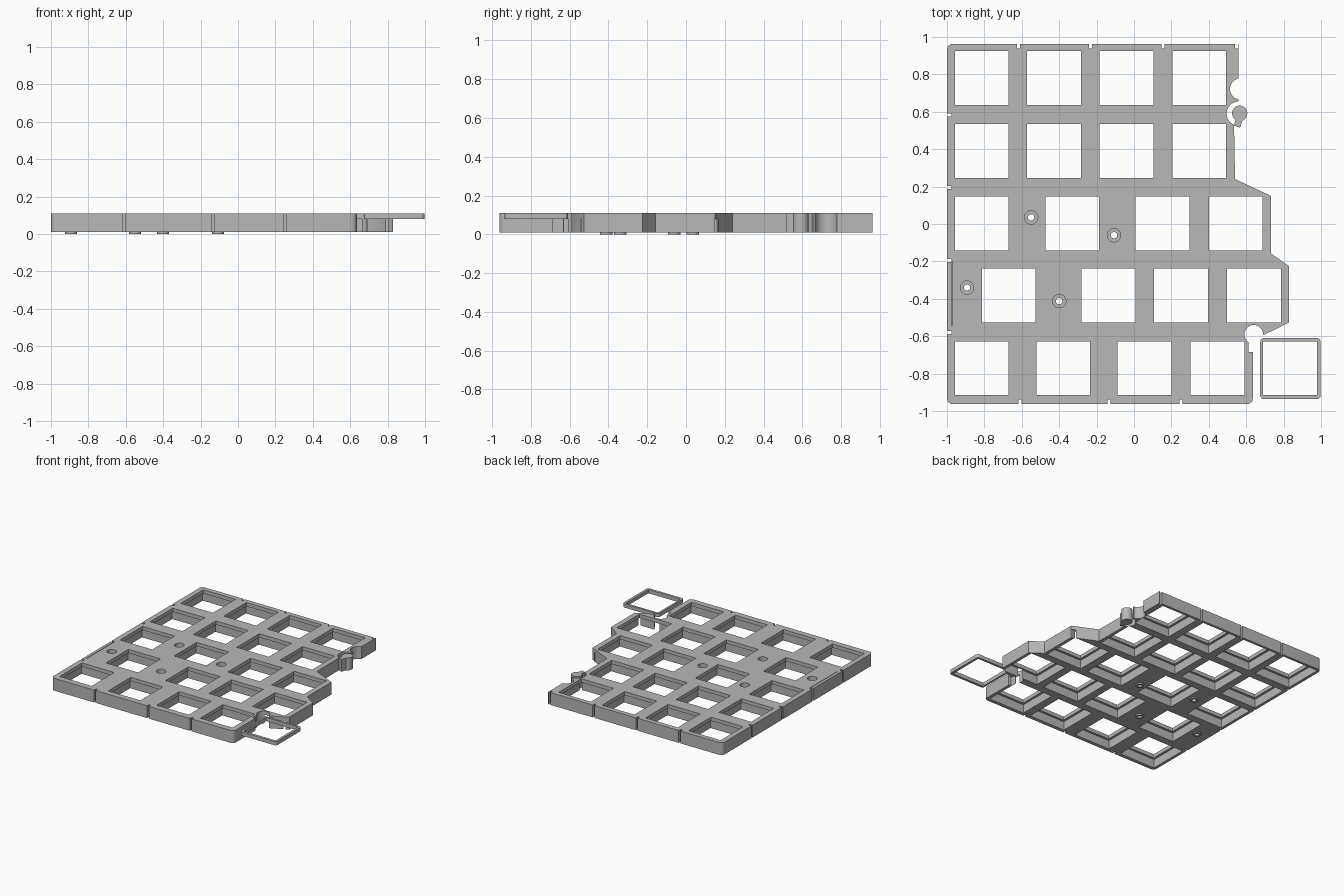
import bpy, bmesh, math
from mathutils import Matrix

cube = bpy.data.objects.get("Cube")
if cube:
    bpy.data.objects.remove(cube)

grey = bpy.data.materials.new("plain grey")
grey.use_nodes = True
grey.diffuse_color = (0.48, 0.48, 0.48, 1)
grey.node_tree.nodes["Principled BSDF"].inputs["Base Color"].default_value = (0.48, 0.48, 0.48, 1)

TOP, BOTTOM, LEDGE = 0.11, 0.01, 0.08
HOLE, POCKET = 0.288, 0.325


def add_prism(bm, points, z0, z1, rounded=(), radius=0.03):
    """Extrude a flat profile from z0 to z1, rounding the listed corners."""
    part = bmesh.new()
    verts = [part.verts.new((x, y, z0)) for x, y in points]
    part.faces.new(verts)
    if rounded:
        bmesh.ops.bevel(part, geom=[verts[i] for i in rounded], offset=radius,
                        segments=4, profile=0.5, affect='VERTICES')
    ext = bmesh.ops.extrude_face_region(part, geom=part.faces[:])
    for v in ext["geom"]:
        if isinstance(v, bmesh.types.BMVert):
            v.co.z = z1
    bmesh.ops.recalc_face_normals(part, faces=part.faces[:])
    tmp = bpy.data.meshes.new("tmp")
    part.to_mesh(tmp)
    part.free()
    bm.from_mesh(tmp)
    bpy.data.meshes.remove(tmp)


def rect(x, y, w, h):
    return [(x - w / 2, y - h / 2), (x + w / 2, y - h / 2),
            (x + w / 2, y + h / 2), (x - w / 2, y + h / 2)]


def circle(x, y, r, n=32):
    return [(x + r * math.cos(math.tau * i / n), y + r * math.sin(math.tau * i / n)) for i in range(n)]


def finish(name, bm):
    mesh = bpy.data.meshes.new(name)
    bm.to_mesh(mesh)
    bm.free()
    mesh.materials.append(grey)
    obj = bpy.data.objects.new(name, mesh)
    bpy.context.collection.objects.link(obj)
    return obj


def cut(obj, shapes):
    """Subtract a list of (profile, z0, z1) prisms from an object."""
    bm = bmesh.new()
    for points, z0, z1 in shapes:
        add_prism(bm, points, z0, z1)
    cutter = finish("cutter", bm)
    cutter.hide_render = True
    mod = obj.modifiers.new("cut", 'BOOLEAN')
    mod.operation, mod.solver, mod.object = 'DIFFERENCE', 'EXACT', cutter
    mod.use_self = True
    bpy.context.view_layer.objects.active = obj
    bpy.ops.object.modifier_apply(modifier=mod.name)
    bpy.data.objects.remove(cutter)


def smooth(obj):
    bpy.ops.object.select_all(action='DESELECT')
    obj.select_set(True)
    bpy.context.view_layer.objects.active = obj
    bpy.ops.object.shade_smooth_by_angle(angle=math.radians(30))


# Key positions, row by row
rows = {
    0.78: (-0.814, -0.428, -0.04, 0.349),
    0.39: (-0.814, -0.428, -0.04, 0.349),
    0.003: (-0.814, -0.33, 0.152, 0.544),
    -0.383: (-0.67, -0.136, 0.252, 0.642),
    -0.771: (-0.814, -0.378, 0.056, 0.447),
}
keys = [(x, y) for y, xs in rows.items() for x in xs]

# Main plate with a stepped right edge
outline = [(-1, -0.963), (0.635, -0.963), (0.635, -0.685), (0.612, -0.685), (0.612, -0.59),
           (0.70, -0.59), (0.829, -0.527), (0.829, -0.225), (0.733, -0.158), (0.733, 0.15),
           (0.54, 0.24), (0.535, 0.53), (0.56, 0.55), (0.56, 0.963), (-1, 0.963)]
bm = bmesh.new()
add_prism(bm, outline, BOTTOM, TOP, rounded=(0, 1, 14))
plate = finish("key_plate", bm)

# Wider pockets underneath, then the square switch openings
cut(plate, [(rect(x, y, POCKET, POCKET), -0.1, LEDGE) for x, y in keys])
cut(plate, [(rect(x, y, HOLE, HOLE), -0.1, 0.2) for x, y in keys])

# Small notches round the rim, and the rounded joint sockets
notches = [rect(x, 0.963, 0.016, 0.05) for x in (-0.617, -0.233, 0.155, 0.548)]
notches += [rect(x, -0.963, 0.016, 0.05) for x in (-0.61, -0.133, 0.251)]
notches += [rect(-1, y, 0.05, 0.016) for y in (0.583, 0.195, -0.195, -0.58)]
notches += [circle(0.64, -0.59, 0.05), circle(0.56, 0.59, 0.065), circle(0.57, 0.722, 0.057)]
cut(plate, [(n, -0.1, 0.2) for n in notches]
    + [(rect(0.725, 0.155, 0.03, 0.016), -0.1, LEDGE),
       (rect(-0.975, -0.37, 0.004, 0.35), LEDGE, 0.2)])

# Screw bosses: counterbore above, through hole, raised ring below
screws = [(-0.55, 0.035), (-0.107, -0.06), (-0.893, -0.34), (-0.40, -0.412)]
cut(plate, [(circle(x, y, 0.036), 0.045, 0.2) for x, y in screws])
cut(plate, [(circle(x, y, 0.017), -0.1, 0.2) for x, y in screws])
smooth(plate)

bm = bmesh.new()
for x, y in screws:
    add_prism(bm, circle(x, y, 0.032), 0, BOTTOM + 0.002)
bosses = finish("screw_bosses", bm)
cut(bosses, [(circle(x, y, 0.017), -0.1, 0.2) for x, y in screws])
smooth(bosses)

# Round joint knob on a short neck
bm = bmesh.new()
add_prism(bm, circle(0.565, 0.592, 0.041), BOTTOM, TOP)
knob = finish("joint_knob", bm)
smooth(knob)
bm = bmesh.new()
add_prism(bm, [(0.533, 0.527), (0.567, 0.515), (0.582, 0.56), (0.548, 0.572)], BOTTOM, TOP)
finish("joint_neck", bm)

# Separate thin frame for the last key
bm = bmesh.new()
add_prism(bm, rect(0.836, -0.773, 0.323, 0.326), LEDGE, TOP, rounded=range(4), radius=0.02)
frame = finish("corner_key_frame", bm)
cut(frame, [(rect(0.834, -0.771, HOLE, HOLE), 0, 0.2)])
smooth(frame)
